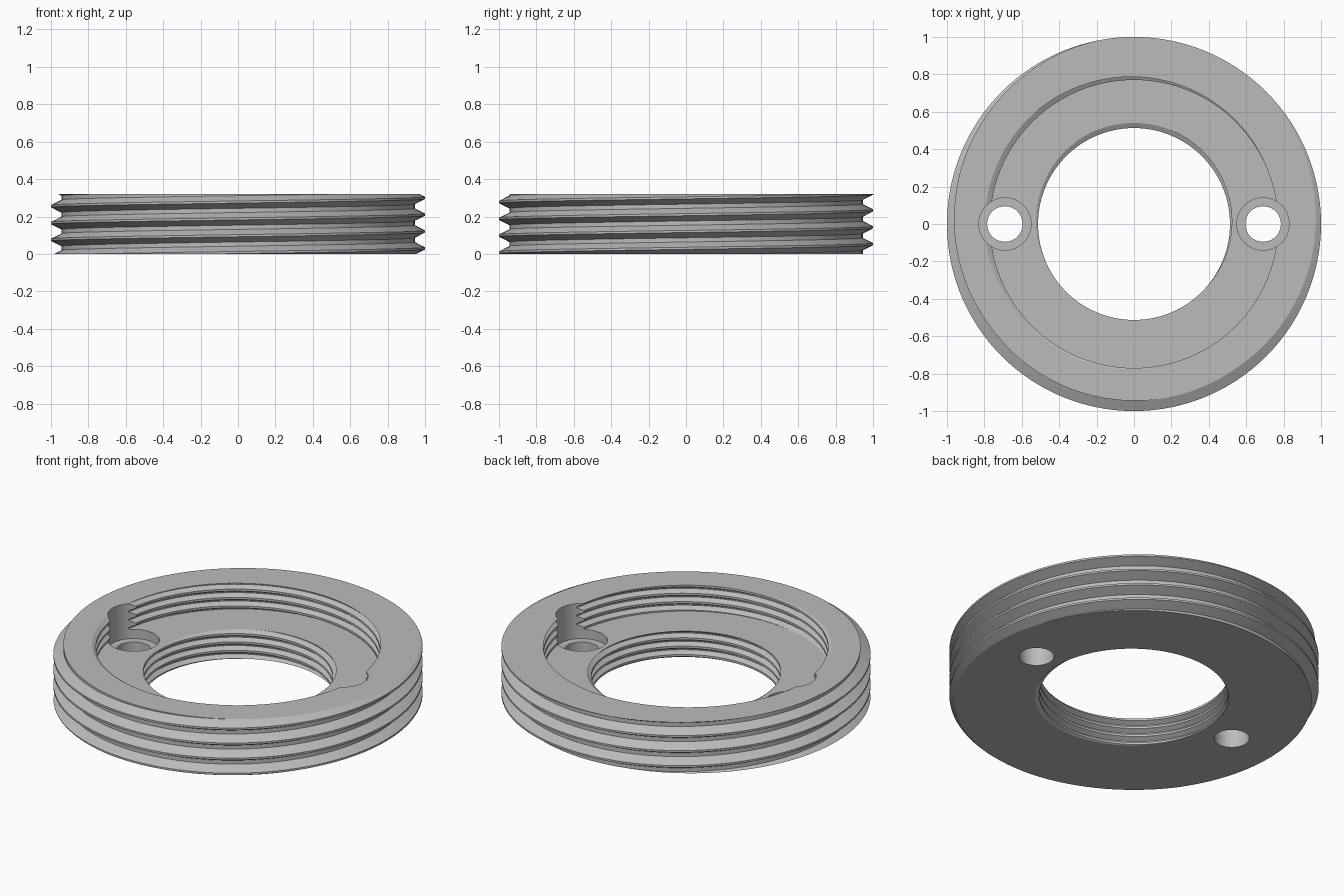
import bpy, bmesh, math

cube = bpy.data.objects.get("Cube")
if cube:
    bpy.data.objects.remove(cube, do_unlink=True)

HEIGHT = 0.32
FLOOR = 0.165      # level of the recess floor
SEGMENTS = 128

grey = bpy.data.materials.new("plain_grey")
grey.use_nodes = True
grey.diffuse_color = (0.5, 0.5, 0.5, 1)
grey.node_tree.nodes["Principled BSDF"].inputs["Base Color"].default_value = (0.5, 0.5, 0.5, 1)


def make_object(name, bm):
    mesh = bpy.data.meshes.new(name)
    bm.to_mesh(mesh)
    bm.free()
    mesh.materials.append(grey)
    obj = bpy.data.objects.new(name, mesh)
    bpy.context.collection.objects.link(obj)
    return obj


def threaded_rod(name, root, crest, pitch, start, low, high):
    """Solid right-hand screw cut flat at both ends; start is a crest height at angle 0."""
    profile = [(-1 / 16, crest), (1 / 16, crest), (3 / 8, root), (5 / 8, root)]
    step = len(profile)
    base = start + pitch * (math.floor((low - start) / pitch) - 2)
    rows = step * (math.ceil((high - low) / pitch) + 5)
    bm = bmesh.new()
    columns = []
    for i in range(SEGMENTS):
        a = 2 * math.pi * i / SEGMENTS
        column = []
        for j in range(rows):
            offset, r = profile[j % step]
            z = base + pitch * (j // step + offset + i / SEGMENTS)
            column.append(bm.verts.new((r * math.cos(a), r * math.sin(a), z)))
        columns.append(column)
    # The last column joins the first one pitch higher
    for i in range(SEGMENTS):
        here = columns[i]
        after = columns[i + 1] if i + 1 < SEGMENTS else columns[0][step:]
        for j in range(len(after) - 1):
            bm.faces.new((here[j], after[j], after[j + 1], here[j + 1]))
    # Trim the ends and cap them
    for level, direction in ((low, -1), (high, 1)):
        bmesh.ops.bisect_plane(bm, geom=bm.verts[:] + bm.edges[:] + bm.faces[:],
                               dist=1e-5, plane_co=(0, 0, level),
                               plane_no=(0, 0, direction), clear_outer=True)
    bmesh.ops.remove_doubles(bm, verts=bm.verts[:], dist=1e-5)
    bmesh.ops.edgeloop_fill(bm, edges=[e for e in bm.edges if e.is_boundary])
    bmesh.ops.recalc_face_normals(bm, faces=bm.faces[:])
    return make_object(name, bm)


def plain_rod(name, x, radius, low, high):
    bm = bmesh.new()
    bmesh.ops.create_cone(bm, cap_ends=True, segments=64, radius1=radius,
                          radius2=radius, depth=high - low)
    bmesh.ops.translate(bm, verts=bm.verts[:], vec=(x, 0, (low + high) / 2))
    return make_object(name, bm)


# Ring body with the coarse outer thread
ring = threaded_rod("threaded_ring", 0.945, 1.0, 0.09, 0.03, 0, HEIGHT)

# Threaded recess and threaded centre hole
cutters = [
    threaded_rod("recess_cutter", 0.77, 0.798, 0.05, 0.298, FLOOR, HEIGHT + 0.08),
    threaded_rod("centre_hole_cutter", 0.513, 0.54, 0.05, 0.152, -0.06, FLOOR + 0.003),
]

# Counterbored screw holes on both sides
for side, x in (("left", 0.69), ("right", -0.69)):
    cutters.append(plain_rod(side + "_counterbore_cutter", x, 0.14, 0.11, HEIGHT + 0.06))
    cutters.append(plain_rod(side + "_screw_hole_cutter", x, 0.095, -0.05, 0.2))

bpy.ops.object.select_all(action="DESELECT")
bpy.context.view_layer.objects.active = ring
ring.select_set(True)
for cutter in cutters:
    cutter.hide_render = True
    cut = ring.modifiers.new(cutter.name, "BOOLEAN")
    cut.operation = "DIFFERENCE"
    cut.solver = "EXACT"
    cut.object = cutter
    bpy.ops.object.modifier_apply(modifier=cut.name)
    bpy.data.objects.remove(cutter, do_unlink=True)

bpy.ops.object.shade_smooth_by_angle(angle=math.radians(25))
